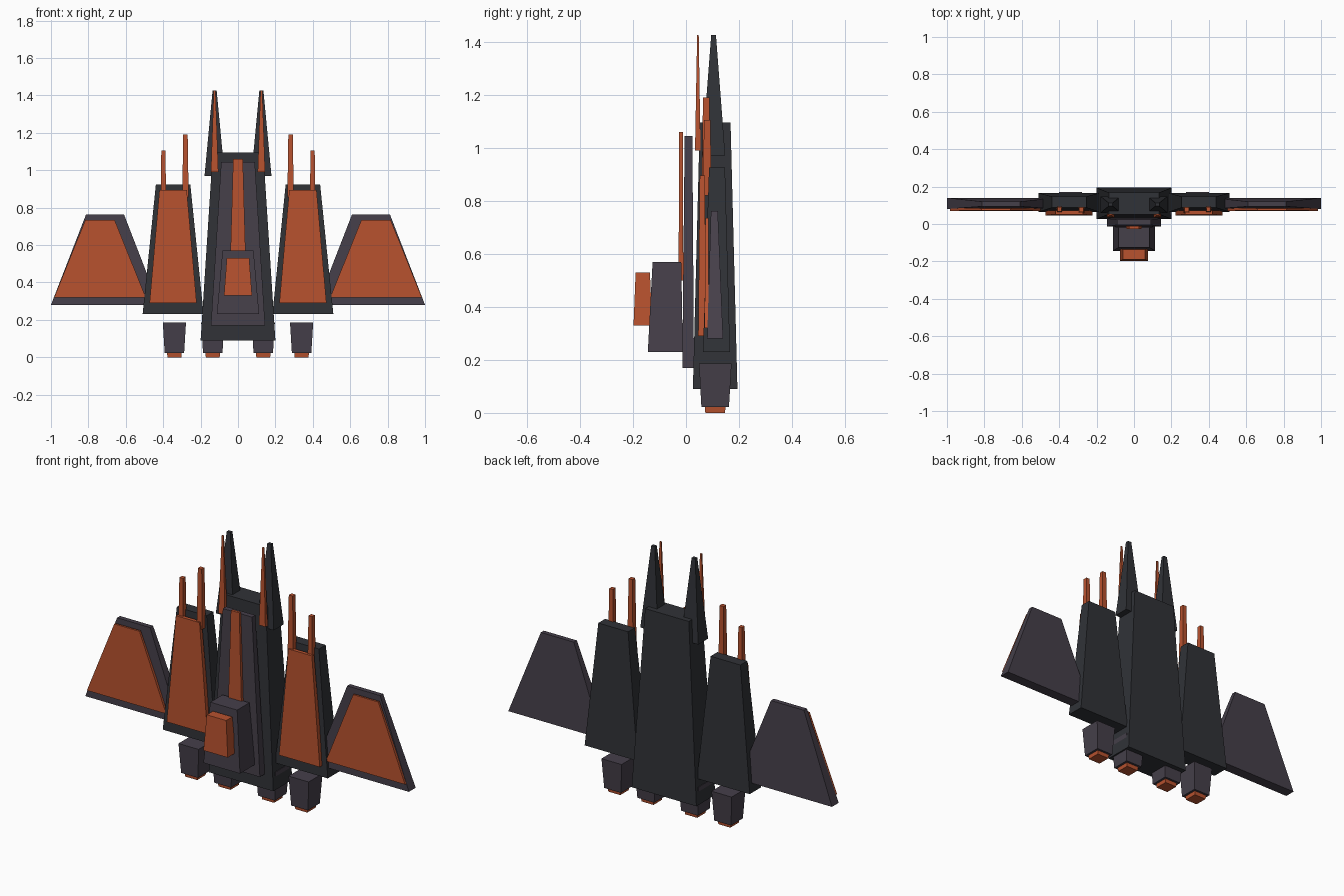
import bpy, bmesh


def material(name, rgb):
    m = bpy.data.materials.new(name)
    m.diffuse_color = (*rgb, 1)
    return m


DARK = material("dark_hull", (0.030, 0.032, 0.038))
PLATE = material("grey_plate", (0.060, 0.050, 0.068))
ORANGE = material("orange_trim", (0.48, 0.085, 0.028))


def block(name, mat, cx, z, half_x, y_bottom, y_top):
    """Tapered box: z, half_x are (bottom, top); y_* are (front, back)."""
    bm = bmesh.new()
    bmesh.ops.create_cube(bm, size=2)
    for v in bm.verts:
        end = 1 if v.co.z > 0 else 0
        ys = y_top if end else y_bottom
        v.co = (cx + v.co.x * half_x[end], ys[1 if v.co.y > 0 else 0], z[end])
    me = bpy.data.meshes.new(name)
    bm.to_mesh(me)
    bm.free()
    me.materials.append(mat)
    ob = bpy.data.objects.new(name, me)
    bpy.context.collection.objects.link(ob)
    return ob


def pair(name, mat, cx, *args):
    for side, s in (("left", -1), ("right", 1)):
        block(f"{name}_{side}", mat, s * cx, *args)


# Central hull, spine plate and cockpit
block("main_hull", DARK, 0, (0.09, 1.095), (0.20, 0.135), (0.026, 0.194), (0.052, 0.168))
block("spine_plate", PLATE, 0, (0.17, 1.045), (0.145, 0.09), (-0.014, 0.03), (-0.005, 0.024))
block("spine_stripe", ORANGE, 0, (0.50, 1.06), (0.042, 0.026), (-0.028, -0.010), (-0.026, -0.012))
block("cockpit", PLATE, 0, (0.23, 0.57), (0.113, 0.083), (-0.144, -0.012), (-0.126, -0.018))
block("canopy", ORANGE, 0, (0.33, 0.53), (0.075, 0.06), (-0.198, -0.128), (-0.190, -0.136))

# Nose prongs with trim
pair("nose_prong", DARK, 0.125, (0.97, 1.425), (0.054, 0.011), (0.060, 0.148), (0.095, 0.113))
pair("prong_trim", ORANGE, 0.125, (0.99, 1.425), (0.02, 0.005), (0.034, 0.055), (0.042, 0.048))

# Side hulls with armour and gun barrels
pair("side_hull", DARK, 0.347, (0.23, 0.925), (0.163, 0.092), (0.064, 0.166), (0.087, 0.147))
pair("side_armour", ORANGE, 0.347, (0.29, 0.895), (0.126, 0.073), (0.046, 0.074), (0.052, 0.072))
pair("inner_barrel", ORANGE, 0.281, (0.855, 1.19), (0.017, 0.012), (0.060, 0.092), (0.064, 0.088))
pair("outer_barrel", ORANGE, 0.399, (0.82, 1.105), (0.015, 0.011), (0.064, 0.096), (0.068, 0.092))

# Wings with orange skin
pair("wing", PLATE, 0.711, (0.28, 0.762), (0.289, 0.102), (0.080, 0.140), (0.094, 0.120))
pair("wing_skin", ORANGE, 0.738, (0.32, 0.735), (0.245, 0.078), (0.070, 0.087), (0.073, 0.084))

# Engines and nozzles
for place, x in (("inner", 0.135), ("outer", 0.34)):
    pair(f"{place}_engine", PLATE, x, (0.022, 0.187), (0.052, 0.062), (0.058, 0.162), (0.049, 0.172))
    pair(f"{place}_nozzle", ORANGE, x, (0.0, 0.05), (0.037, 0.042), (0.073, 0.147), (0.068, 0.152))
